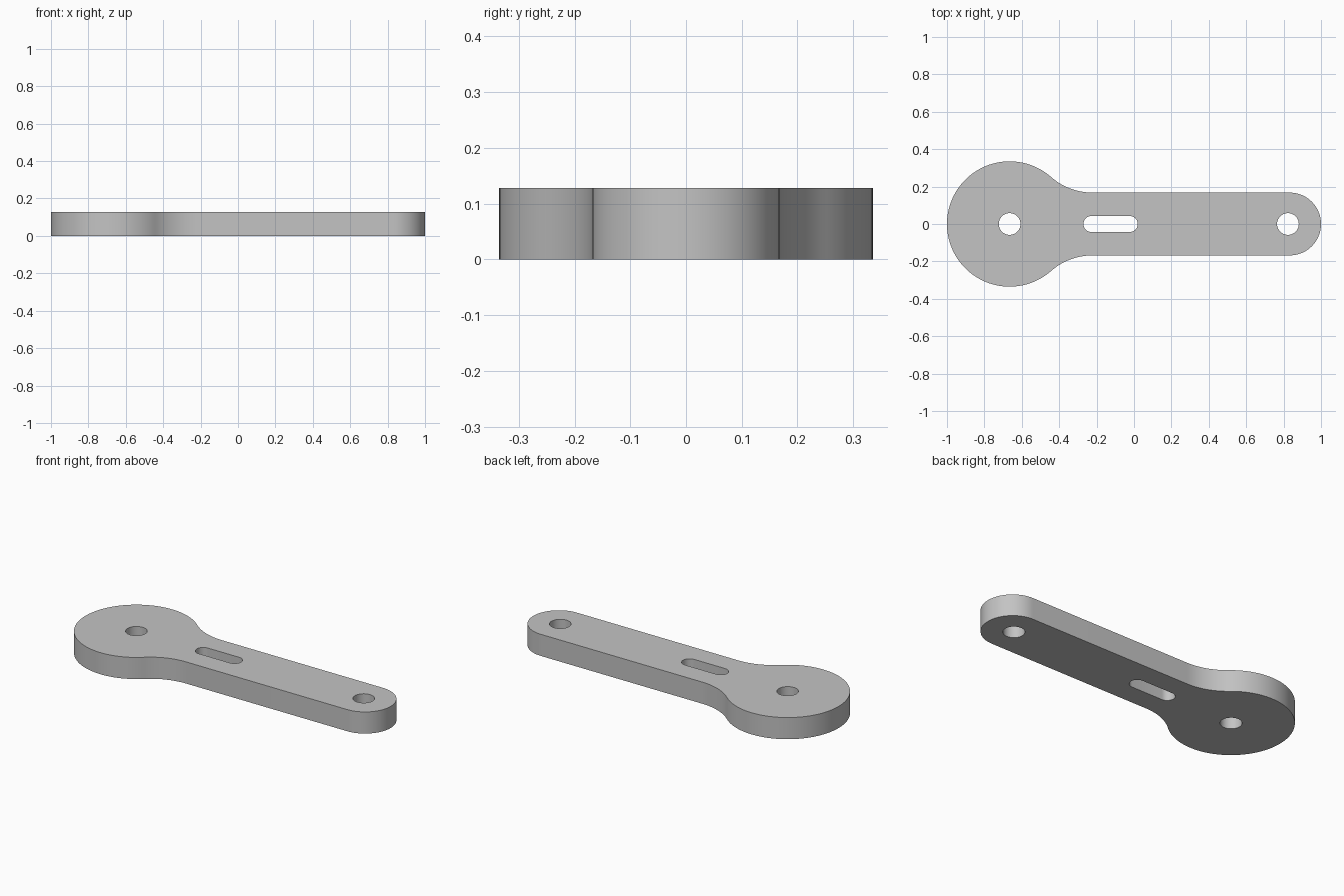
import bpy, bmesh
from math import pi, cos, sin, atan2, sqrt

default = bpy.data.objects.get("Cube")
if default:
    bpy.data.objects.remove(default, do_unlink=True)

THICK = 0.128
DISC_X, DISC_R = -0.665, 0.335
ARM_R = 0.168
FILLET_R = 0.335
HOLE_R = 0.058


def arc(cx, cy, r, start, end, steps):
    return [(cx + r * cos(start + (end - start) * i / steps),
             cy + r * sin(start + (end - start) * i / steps)) for i in range(steps + 1)]


def circle(cx, r, steps=48):
    return arc(cx, 0, r, 0, 2 * pi, steps)[:-1]


def slot(x0, x1, r):
    return arc(x1 - r, 0, r, -pi / 2, pi / 2, 16) + arc(x0 + r, 0, r, pi / 2, 3 * pi / 2, 16)


# Outer outline: disc, tangent fillet, arm with round end, mirrored across y
rise = ARM_R + FILLET_R
run = sqrt((DISC_R + FILLET_R) ** 2 - rise ** 2)
join = atan2(rise, run)
half = arc(DISC_X, 0, DISC_R, pi, join, 48)
half += arc(DISC_X + run, rise, FILLET_R, join + pi, 1.5 * pi, 16)[1:]
half += arc(1 - ARM_R, 0, ARM_R, pi / 2, 0, 24)
outline = half + [(x, -y) for x, y in reversed(half[1:-1])]

loops = [outline,
         circle(DISC_X, HOLE_R),         # pivot hole
         circle(0.823, HOLE_R),          # tip hole
         slot(-0.27, 0.02, 0.043)]       # arm slot

# Fill the profile around its openings, then extrude it
bm = bmesh.new()
edges = []
for loop in loops:
    verts = [bm.verts.new((x, y, 0)) for x, y in loop]
    edges += [bm.edges.new((v, verts[i - 1])) for i, v in enumerate(verts)]
bmesh.ops.triangle_fill(bm, use_beauty=True, use_dissolve=False, edges=edges, normal=(0, 0, 1))
extruded = bmesh.ops.extrude_face_region(bm, geom=bm.faces[:], use_keep_orig=True)
top = [g for g in extruded["geom"] if isinstance(g, bmesh.types.BMVert)]
bmesh.ops.translate(bm, verts=top, vec=(0, 0, THICK))
bmesh.ops.recalc_face_normals(bm, faces=bm.faces[:])

mesh = bpy.data.meshes.new("lever_arm")
bm.to_mesh(mesh)
bm.free()
lever = bpy.data.objects.new("lever_arm", mesh)
bpy.context.collection.objects.link(lever)

# Plain grey finish
grey = bpy.data.materials.new("light_grey")
grey.use_nodes = True
colour = (0.55, 0.55, 0.55, 1)
grey.diffuse_color = colour
grey.node_tree.nodes["Principled BSDF"].inputs["Base Color"].default_value = colour
mesh.materials.append(grey)

# Smooth walls with crisp rims
bpy.ops.object.select_all(action="DESELECT")
lever.select_set(True)
bpy.context.view_layer.objects.active = lever
bpy.ops.object.shade_smooth_by_angle(angle=pi / 6)
